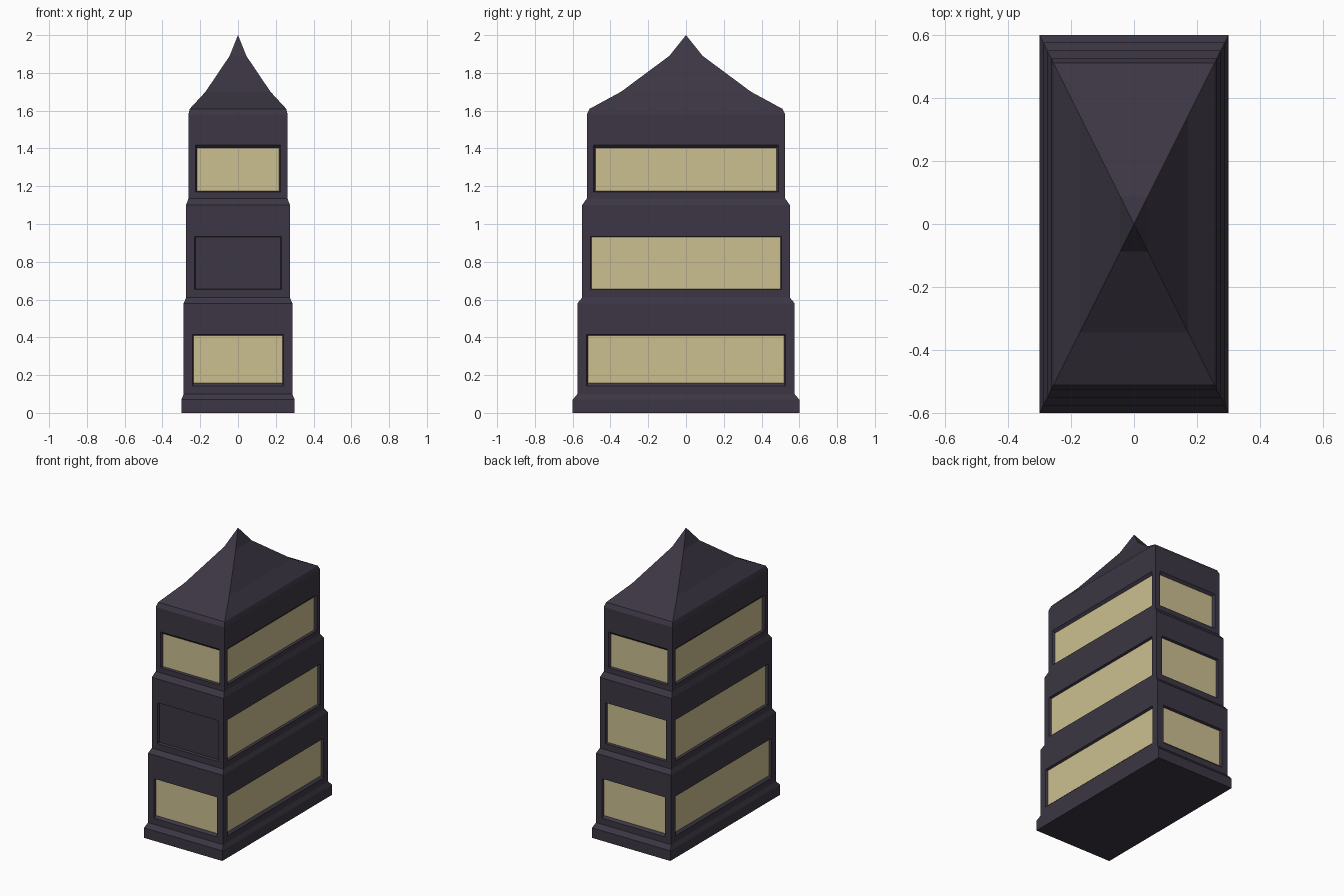
import bpy, bmesh
from mathutils import Vector

if "Cube" in bpy.data.objects:
    bpy.data.objects.remove(bpy.data.objects["Cube"])


def material(name, rgb):
    m = bpy.data.materials.new(name)
    m.diffuse_color = (*rgb, 1)
    m.use_nodes = True
    m.node_tree.nodes["Principled BSDF"].inputs["Base Color"].default_value = m.diffuse_color
    return m


DARK = material("dark_wall", (0.045, 0.037, 0.057))
CREAM = material("cream_pane", (0.60, 0.52, 0.28))


def finish(bm, name, mat):
    bmesh.ops.remove_doubles(bm, verts=bm.verts, dist=1e-5)
    bmesh.ops.recalc_face_normals(bm, faces=bm.faces)
    me = bpy.data.meshes.new(name)
    bm.to_mesh(me)
    bm.free()
    me.materials.append(mat)
    bpy.context.collection.objects.link(bpy.data.objects.new(name, me))


def quad(bm, pts):
    bm.faces.new([bm.verts.new(p) for p in pts])


def band(bm, a, b):
    # strip of quads between two four-cornered loops
    for i in range(4):
        j = (i + 1) % 4
        quad(bm, [a[i], a[j], b[j], b[i]])


def level(w, z):
    # every storey is twice as deep as it is wide
    return [Vector((sx * w, sy * 2 * w, z)) for sx, sy in ((-1, -1), (1, -1), (1, 1), (-1, 1))]


# Half width and height up the tower
profile = [(0.30, 0), (0.30, 0.07), (0.2875, 0.10), (0.2875, 0.58), (0.275, 0.61),
           (0.275, 1.10), (0.2625, 1.135), (0.2625, 1.58), (0.255, 1.61),
           (0.172, 1.70), (0.044, 1.89)]
# Storeys by profile index: end pane half width, side pane half width,
# pane bottom and top, frame margins at the sides, bottom and top
storeys = {2: (0.235, 0.52, 0.157, 0.41, 0.006, 0.015, 0.006),
           4: (0.226, 0.50, 0.657, 0.93, 0.005, 0.005, 0.005),
           6: (0.216, 0.48, 1.175, 1.403, 0.009, 0.005, 0.016)}
DEPTH = 0.015
sides = (("front", (0, -1), (1, 0)), ("right", (1, 0), (0, 1)),
         ("back", (0, 1), (-1, 0)), ("left", (-1, 0), (0, -1)))

body = bmesh.new()
panes = []
quad(body, level(*profile[0])[::-1])
for i in range(len(profile) - 1):
    (w0, z0), (w1, z1) = profile[i], profile[i + 1]
    if i not in storeys:
        band(body, level(w0, z0), level(w1, z1))
        continue
    end_hw, side_hw, pz0, pz1, ms, mb, mt = storeys[i]
    # Four walls, each with a recessed window
    for name, n, t in sides:
        is_end = n[0] == 0
        dist = 2 * w0 if is_end else w0
        wall_hw = w0 if is_end else 2 * w0
        hw = end_hw if is_end else side_hw

        def rect(h, lo, hi, d):
            return [Vector((n[0] * d + t[0] * u, n[1] * d + t[1] * u, z))
                    for u, z in ((-h, lo), (h, lo), (h, hi), (-h, hi))]

        wall = rect(wall_hw, z0, z1, dist)
        opening = rect(hw + ms, pz0 - mb, pz1 + mt, dist)
        pane = rect(hw, pz0, pz1, dist - DEPTH)
        band(body, wall, opening)
        band(body, opening, pane)
        blank = i == 4 and name == "front"
        panes.append((f"{name}_{'blank_panel' if blank else 'window'}_{i // 2}",
                      pane, DARK if blank else CREAM))

# Roof tip
tip, top = Vector((0, 0, 2)), level(*profile[-1])
for i in range(4):
    quad(body, [top[i], top[(i + 1) % 4], tip])
finish(body, "tower_body", DARK)

# Window panes
for name, pts, mat in panes:
    bm = bmesh.new()
    quad(bm, pts)
    # keep the outward winding of each single-face pane
    me = bpy.data.meshes.new(name)
    bm.to_mesh(me)
    bm.free()
    me.materials.append(mat)
    bpy.context.collection.objects.link(bpy.data.objects.new(name, me))
